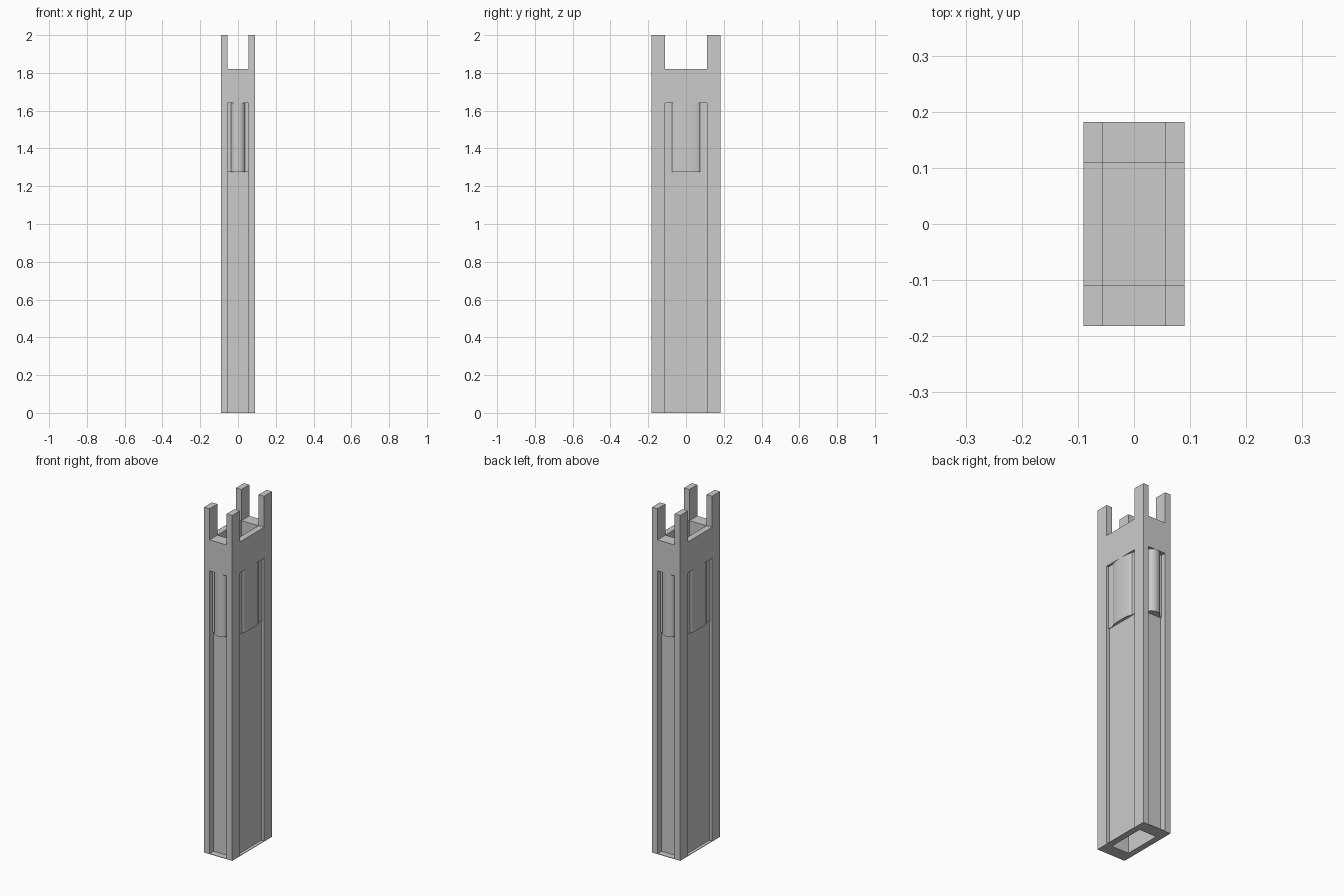
import bpy, bmesh, math

if "Cube" in bpy.data.objects:
    bpy.data.objects.remove(bpy.data.objects["Cube"])

# Outer and inner half sizes of the hollow shaft, and key heights
OX, OY = 0.09, 0.182
IX, IY = 0.055, 0.11
TOP, NOTCH, WIN_TOP, WIN_LOW = 2.0, 1.82, 1.64, 1.275


def prism(name, pts, z0, z1, smooth=False):
    """Extrude a closed xy outline from z0 to z1."""
    bm = bmesh.new()
    face = bm.faces.new([bm.verts.new((x, y, z0)) for x, y in pts])
    ext = bmesh.ops.extrude_face_region(bm, geom=[face])
    for v in ext["geom"]:
        if isinstance(v, bmesh.types.BMVert):
            v.co.z = z1
    bmesh.ops.recalc_face_normals(bm, faces=bm.faces)
    me = bpy.data.meshes.new(name)
    bm.to_mesh(me)
    bm.free()
    ob = bpy.data.objects.new(name, me)
    bpy.context.collection.objects.link(ob)
    if smooth:
        bpy.ops.object.select_all(action="DESELECT")
        ob.select_set(True)
        bpy.context.view_layer.objects.active = ob
        bpy.ops.object.shade_smooth_by_angle(angle=math.radians(40))
    return ob


def rect(x0, x1, y0, y1):
    return [(x0, y0), (x1, y0), (x1, y1), (x0, y1)]


# Corner posts, rising above the wall as prongs
for sx in (-1, 1):
    for sy in (-1, 1):
        prism("corner_post", rect(sx * IX, sx * OX, sy * IY, sy * OY), 0, TOP)


def bulge(half):
    """Rounded panel outline: (along wall, depth fraction)."""
    c, n = 0.67, 16
    arc = []
    for i in range(n + 1):
        a = math.pi * i / n
        arc.append((half * c * math.cos(a), 0.62 + 0.38 * math.sin(a)))
    return [(-half, 0.5), (half, 0.5), (half, 0.62)] + arc + [(-half, 0.62)]


# Four walls: u runs along the wall, d goes from inner (0) to outer (1)
for name, half, inner, outer, along_x in (
        ("narrow", IX, IY, OY, True), ("wide", IY, IX, OX, False)):
    for s in (-1, 1):
        def place(pts):
            out = []
            for u, d in pts:
                w = s * (inner + (outer - inner) * d)
                out.append((u, w) if along_x else (w, u))
            return out

        # upper band, recessed panel, rounded window panel, bottom lip
        prism(name + "_upper_band", place(rect(-half, half, 0, 1)), WIN_TOP, NOTCH)
        prism(name + "_recessed_panel", place(rect(-half, half, 0, 0.5)), 0, WIN_TOP)
        prism(name + "_rounded_panel", place(bulge(half)), WIN_LOW, WIN_TOP, True)
        prism(name + "_bottom_lip", place(rect(-half, half, 0.5, 1)), 0, 0.003)

# Floor closing the shaft under the open top
prism("upper_floor", rect(-IX, IX, -IY, IY), 1.64, 1.66)
